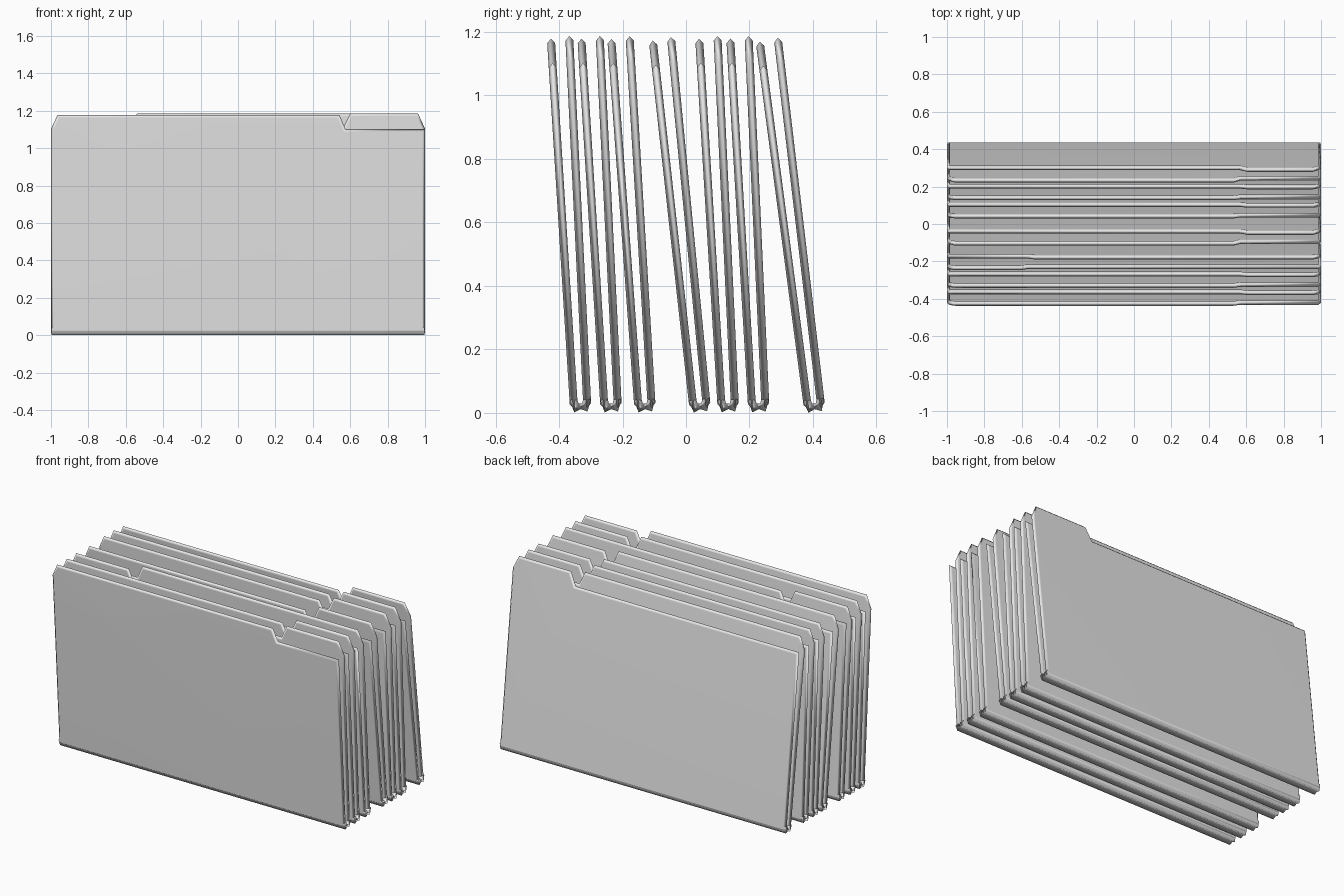
import bpy, bmesh, math
from mathutils import Matrix, Vector

if "Cube" in bpy.data.objects:
    bpy.data.objects.remove(bpy.data.objects["Cube"], do_unlink=True)

GREY = (0.8, 0.8, 0.8, 1)
mat = bpy.data.materials.new("plain grey")
mat.use_nodes = True
mat.diffuse_color = GREY
mat.node_tree.nodes["Principled BSDF"].inputs["Base Color"].default_value = GREY

HALF = 0.0125      # half the sheet thickness
RIM = 0.014        # width of the bevelled rim
LOW = 1.105        # height of the sheet beside a tab
HIGH = 1.187


def add_sheet(bm, outline, side):
    """Thin sheet with a ridged rim, leaning slightly away from its partner."""
    verts = set()
    for facing in (1, -1):
        face = bm.faces.new([bm.verts.new((x, 0, z)) for x, z in outline[::facing]])
        face.normal_update()
        bmesh.ops.inset_region(bm, faces=[face], thickness=RIM, depth=HALF,
                               use_boundary=True, use_even_offset=True)
        verts |= {v for e in face.edges for f in e.link_faces for v in f.verts}
    for v in verts:
        v.co.y += side * (0.021 + 0.008 * v.co.z / HIGH)
    bmesh.ops.remove_doubles(bm, verts=list(verts), dist=0.0005)


def add_spine(bm):
    """Folded bottom edge joining the two sheets."""
    half = [(0, 0.012), (0.021, 0.003), (0.0335, 0.042), (0.009, 0.042), (0.006, 0.03)]
    profile = half + [(-y, z) for y, z in half[:0:-1]]
    face = bm.faces.new([bm.verts.new((-0.997, y, z)) for y, z in profile])
    new = bmesh.ops.extrude_face_region(bm, geom=[face])["geom"]
    moved = [g for g in new if isinstance(g, bmesh.types.BMVert)]
    bmesh.ops.translate(bm, verts=moved, vec=Vector((1.994, 0, 0)))


def make_folder(name, bottom_y, top_y, notch):
    bm = bmesh.new()
    base = [(-1, 0.015), (1, 0.015), (1, LOW)]
    # front sheet: tall up to the notch, then low
    add_sheet(bm, base + [(notch + 0.005, LOW), (notch - 0.028, HIGH - 0.005),
                          (-0.965, HIGH - 0.005), (-1, LOW)], -1)
    # back sheet: low up to the notch, then a tall tab
    add_sheet(bm, base + [(0.962, HIGH), (notch + 0.03, HIGH),
                          (notch - 0.01, LOW), (-1, LOW)], 1)
    add_spine(bm)
    bmesh.ops.recalc_face_normals(bm, faces=bm.faces)
    lean = math.atan2(bottom_y - top_y, HIGH)
    bm.transform(Matrix.Translation((0, bottom_y, 0)) @ Matrix.Rotation(lean, 4, "X"))
    for f in bm.faces:
        f.smooth = True
    mesh = bpy.data.meshes.new(name)
    bm.to_mesh(mesh)
    bm.free()
    mesh.set_sharp_from_angle(angle=math.radians(100))
    mesh.materials.append(mat)
    obj = bpy.data.objects.new(name, mesh)
    bpy.context.collection.objects.link(obj)
    soft = obj.modifiers.new("flat faces", "WEIGHTED_NORMAL")
    soft.keep_sharp = True


# bottom y, top y, notch x, from front to back
folders = [(-0.331, -0.397, 0.57), (-0.235, -0.301, 0.57), (-0.128, -0.207, -0.57),
           (0.046, -0.077, 0.57), (0.134, 0.070, 0.57), (0.230, 0.168, 0.57),
           (0.407, 0.259, 0.57)]
for i, spec in enumerate(folders, 1):
    make_folder(f"folder_{i}", *spec)
